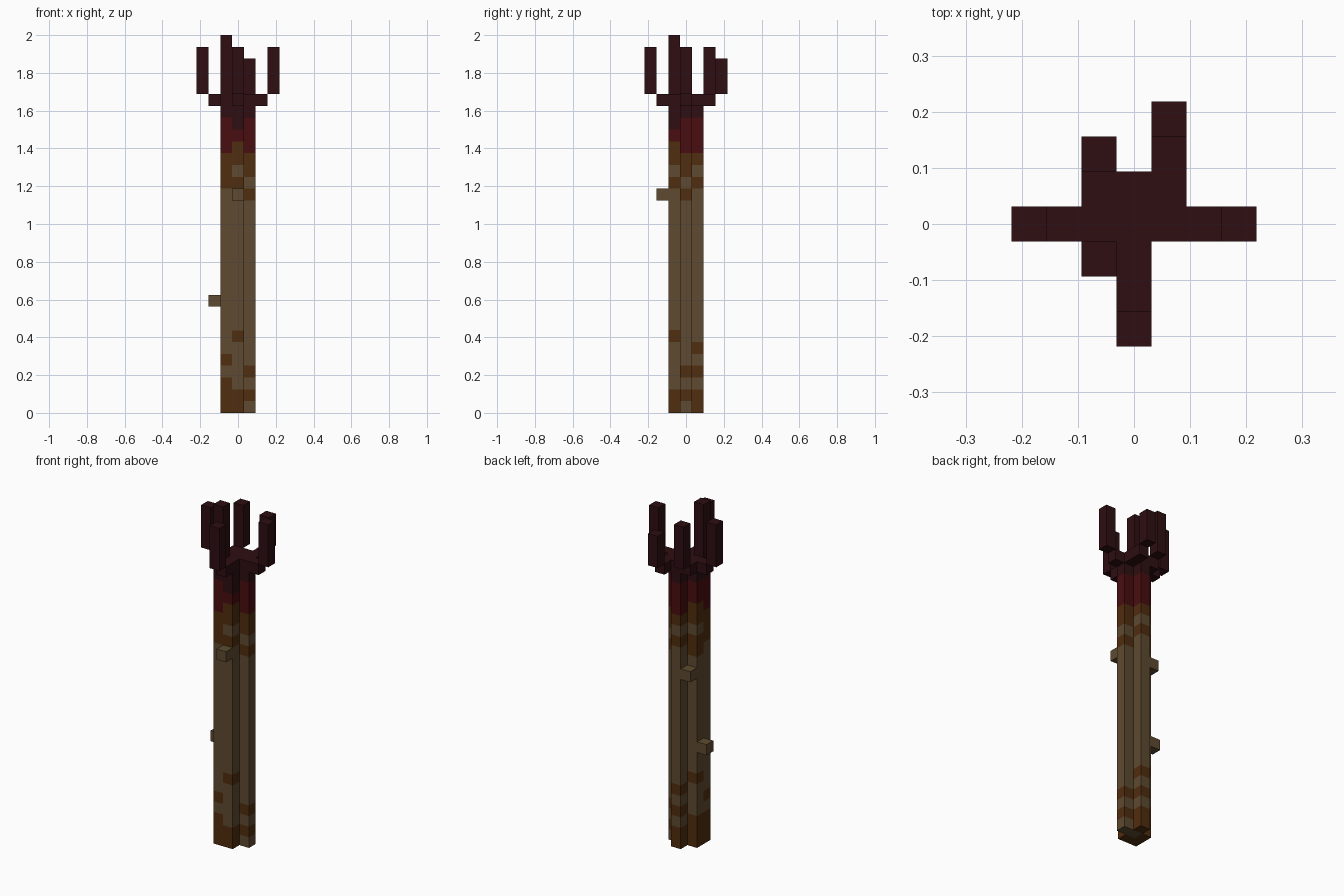
import bpy, bmesh
from mathutils import Vector

cube = bpy.data.objects.get("Cube")
if cube:
    bpy.data.objects.remove(cube)

UNIT = 2 / 32  # one block


def material(name, rgb):
    m = bpy.data.materials.new(name)
    lin = [((c / 255 + 0.055) / 1.055) ** 2.4 for c in rgb] + [1]
    m.use_nodes = True
    m.diffuse_color = lin
    bsdf = m.node_tree.nodes["Principled BSDF"]
    bsdf.inputs["Base Color"].default_value = lin
    bsdf.inputs["Roughness"].default_value = 1
    return m


PALETTE = {
    "T": material("tan_bark", (94, 74, 48)),
    "B": material("rusty_brown", (80, 45, 14)),
    "R": material("deep_red", (74, 13, 16)),
    "D": material("dark_maroon", (46, 14, 17)),
}
KEYS = list(PALETTE)


def column(x, y, bands, start=0):
    """Stack blocks upward; bands pairs a colour key with a block count."""
    cells, z = {}, start
    for key, count in bands:
        for _ in range(count):
            cells[(x, y, z)] = key
            z += 1
    return cells


parts = {}

# Trunk: five columns around a core, banded by height
trunk = column(0, 0, [("T", 26), ("D", 1)])
trunk |= column(-1, -1, [("B", 3), ("T", 1), ("B", 1), ("T", 14), ("B", 3), ("R", 3), ("D", 7)])
trunk |= column(0, -1, [("B", 2), ("T", 4), ("B", 1), ("T", 12), ("B", 1), ("T", 1), ("B", 2),
                        ("R", 1), ("D", 3)])
trunk |= column(1, 0, [("T", 1), ("B", 1), ("T", 1), ("B", 1), ("T", 14), ("B", 1), ("T", 1),
                       ("B", 2), ("R", 3), ("D", 2)])
trunk |= column(0, 1, [("B", 2), ("T", 1), ("B", 1), ("T", 1), ("B", 1), ("T", 13), ("B", 1),
                       ("T", 1), ("B", 1), ("R", 3), ("D", 2)])
trunk |= column(-1, 0, [("B", 3), ("T", 3), ("B", 1), ("T", 11), ("B", 2), ("T", 1), ("B", 2),
                        ("R", 2), ("D", 2)])
parts["trunk"] = trunk

# Crown: short arms, each ending in an upright prong
ARM = 26
crown = {
    "left": ([(2, 0)], (3, 0), 4),
    "right": ([(-2, 0)], (-3, 0), 4),
    "front": ([(0, -2)], (0, -3), 4),
    "back_left": ([(1, 1), (1, 2)], (1, 3), 3),
    "back_right": ([(-1, 1)], (-1, 2), 4),
}
for side, (arm, tip, height) in crown.items():
    parts[side + "_arm"] = {(x, y, ARM): "D" for x, y in arm}
    parts[side + "_prong"] = column(*tip, [("D", height)], ARM + 1)

# Twig stubs on the trunk
for name, cell in {"front": (0, -2, 18), "right": (-2, 0, 9), "back": (-1, 1, 16)}.items():
    parts[name + "_stub"] = {cell: "T"}

filled = set().union(*parts.values())
AXES = [Vector((1, 0, 0)), Vector((0, 1, 0)), Vector((0, 0, 1))]


def build(name, cells):
    """Make the exposed block sides and merge flat areas of one colour."""
    bm = bmesh.new()
    for cell, key in cells.items():
        centre = Vector(cell) + Vector((0, 0, 0.5))
        for i, axis in enumerate(AXES):
            u, v = AXES[(i + 1) % 3] / 2, AXES[(i + 2) % 3] / 2
            for sign in (1, -1):
                n = axis * sign
                if tuple(int(a + b) for a, b in zip(cell, n)) in filled:
                    continue
                mid = centre + n / 2
                corners = [mid - u - v, mid + u - v, mid + u + v, mid - u + v][::sign]
                face = bm.faces.new([bm.verts.new(c * UNIT) for c in corners])
                face.material_index = KEYS.index(key)
    bmesh.ops.remove_doubles(bm, verts=bm.verts, dist=UNIT / 100)
    bmesh.ops.dissolve_limit(bm, angle_limit=0.01, verts=bm.verts, edges=bm.edges,
                             delimit={"MATERIAL"})
    mesh = bpy.data.meshes.new(name)
    bm.to_mesh(mesh)
    bm.free()
    for m in PALETTE.values():
        mesh.materials.append(m)
    bpy.context.collection.objects.link(bpy.data.objects.new(name, mesh))


for name, cells in parts.items():
    build(name, cells)
